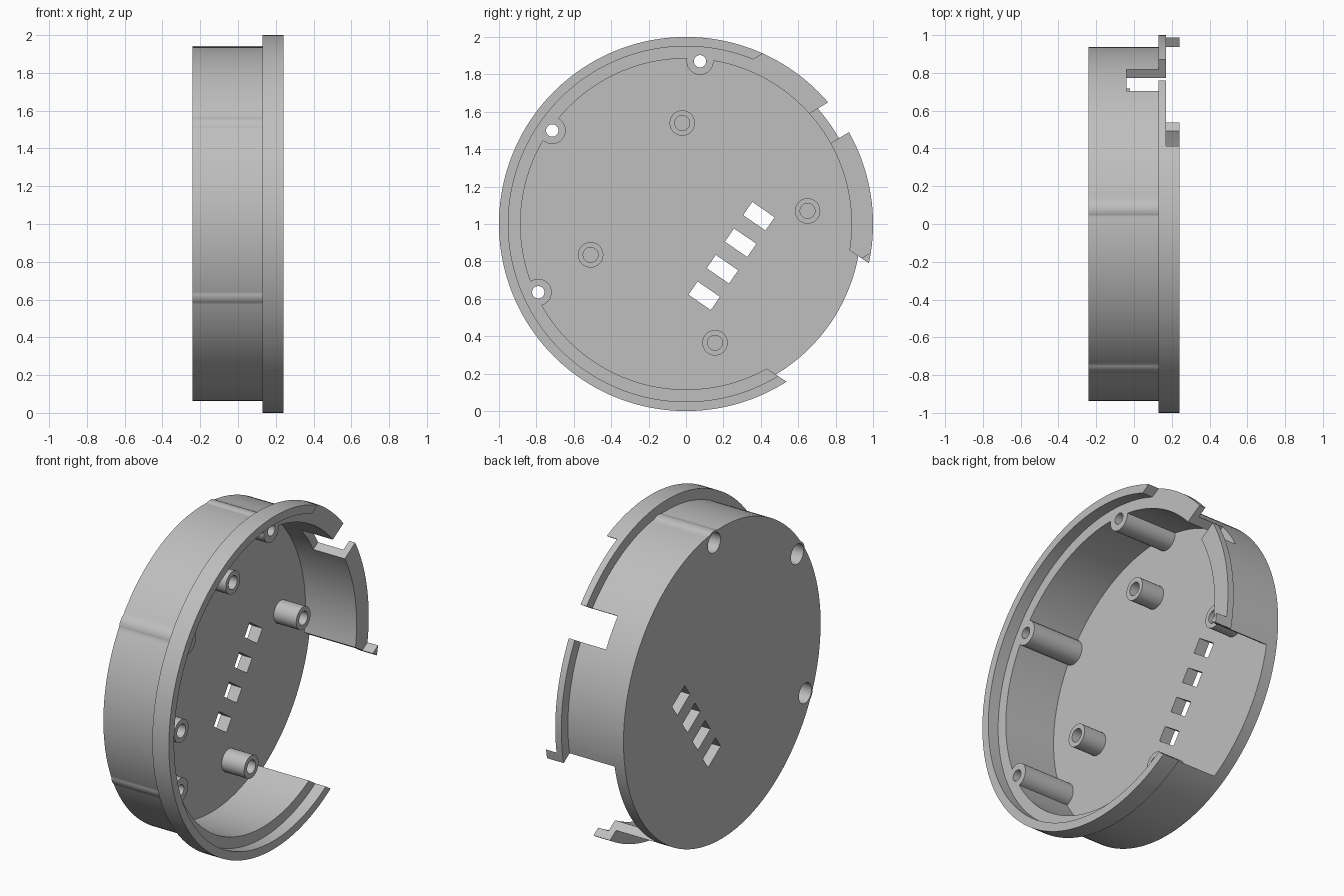
import bpy, math
from mathutils import Vector

if "Cube" in bpy.data.objects:
    bpy.data.objects.remove(bpy.data.objects["Cube"], do_unlink=True)

grey = bpy.data.materials.new("light_grey")
grey.use_nodes = True
grey.diffuse_color = (0.52, 0.52, 0.52, 1)
grey.node_tree.nodes["Principled BSDF"].inputs["Base Color"].default_value = grey.diffuse_color

BACK, FLOOR, FLANGE, LEDGE, RIM = -0.24, -0.17, 0.13, 0.17, 0.24


def mesh_object(name, verts, faces):
    mesh = bpy.data.meshes.new(name)
    mesh.from_pydata(verts, [], faces)
    mesh.materials.append(grey)
    obj = bpy.data.objects.new(name, mesh)
    bpy.context.collection.objects.link(obj)
    return obj


def lathe(name, profile, y=0, z=1, steps=48):
    """Revolve an (x, radius) profile about an axis along x; ends are capped."""
    verts, n = [], len(profile)
    for x, r in profile:
        for i in range(steps):
            a = 2 * math.pi * i / steps
            verts.append((x, y + r * math.cos(a), z + r * math.sin(a)))
    faces = [(k * steps + i, k * steps + (i + 1) % steps,
              (k + 1) * steps + (i + 1) % steps, (k + 1) * steps + i)
             for k in range(n - 1) for i in range(steps)]
    faces.append(tuple(reversed(range(steps))))
    faces.append(tuple(range((n - 1) * steps, n * steps)))
    obj = mesh_object(name, verts, faces)
    select(obj)
    bpy.ops.object.mode_set(mode='EDIT')
    bpy.ops.mesh.select_all(action='SELECT')
    bpy.ops.mesh.normals_make_consistent(inside=False)
    bpy.ops.object.mode_set(mode='OBJECT')
    return obj


def box(x0, x1, angle, u0, u1, v0, v1):
    """Box whose u axis is turned by an angle in the disc plane."""
    a = math.radians(angle)
    u, v = Vector((0, math.cos(a), math.sin(a))), Vector((0, -math.sin(a), math.cos(a)))
    verts = [Vector((x, 0, 1)) + u * p + v * q
             for x in (x0, x1) for p, q in ((u0, v0), (u1, v0), (u1, v1), (u0, v1))]
    faces = [(3, 2, 1, 0), (4, 5, 6, 7)]
    faces += [(i, (i + 1) % 4, (i + 1) % 4 + 4, i + 4) for i in range(4)]
    return mesh_object("cutter", verts, faces)


def select(obj):
    bpy.ops.object.select_all(action='DESELECT')
    obj.select_set(True)
    bpy.context.view_layer.objects.active = obj


def combine(target, tool, operation='DIFFERENCE'):
    mod = target.modifiers.new("bool", 'BOOLEAN')
    mod.operation, mod.solver, mod.object = operation, 'EXACT', tool
    select(target)
    bpy.ops.object.modifier_apply(modifier=mod.name)
    bpy.data.objects.remove(tool, do_unlink=True)


def finish(obj):
    select(obj)
    bpy.ops.object.shade_smooth_by_angle(angle=math.radians(30))


# Round tray with an outer flange and a stepped rim
housing = lathe("housing", [
    (BACK, 0.937), (FLANGE, 0.937), (FLANGE, 1.0), (RIM, 1.0), (RIM, 0.95),
    (LEDGE, 0.95), (LEDGE, 0.885), (FLOOR, 0.885)], steps=160)

# Screw bosses in the wall, counterbored from behind
bosses = [(0.075, 0.87), (-0.715, 0.50), (-0.79, -0.365)]
for y, z in bosses:
    combine(housing, lathe("boss", [(BACK, 0.072), (LEDGE, 0.072)], y, 1 + z), 'UNION')
for y, z in bosses:
    combine(housing, lathe("cutter", [
        (BACK - 0.1, 0.06), (-0.05, 0.06), (-0.05, 0.033), (0.3, 0.033)], y, 1 + z))

# Wide side opening above the floor
combine(housing, box(FLOOR, 0.4, -33.5, 0.6, 1.3, -0.406, 0.365))
# Lowered rim section and the port notch within it
combine(housing, box(LEDGE, 0.4, 31, 0.3, 1.3, -0.64, 0.569))
combine(housing, box(-0.04, 0.4, 31, 0.7, 1.3, -0.028, 0.166))

# Row of slots through the floor
for i in range(4):
    v = 0.255 - 0.172 * i
    combine(housing, box(-0.4, 0, -34.5, 0.225, 0.37, v - 0.043, v + 0.043))
finish(housing)

# Hollow standoffs on the floor
for i, (y, z) in enumerate([(-0.02, 0.54), (0.65, 0.07), (-0.51, -0.165), (0.155, -0.635)]):
    post = lathe("standoff_%d" % (i + 1), [
        (FLOOR - 0.01, 0.068), (-0.02, 0.068), (-0.02, 0.04), (FLOOR + 0.002, 0.04)], y, 1 + z)
    finish(post)
